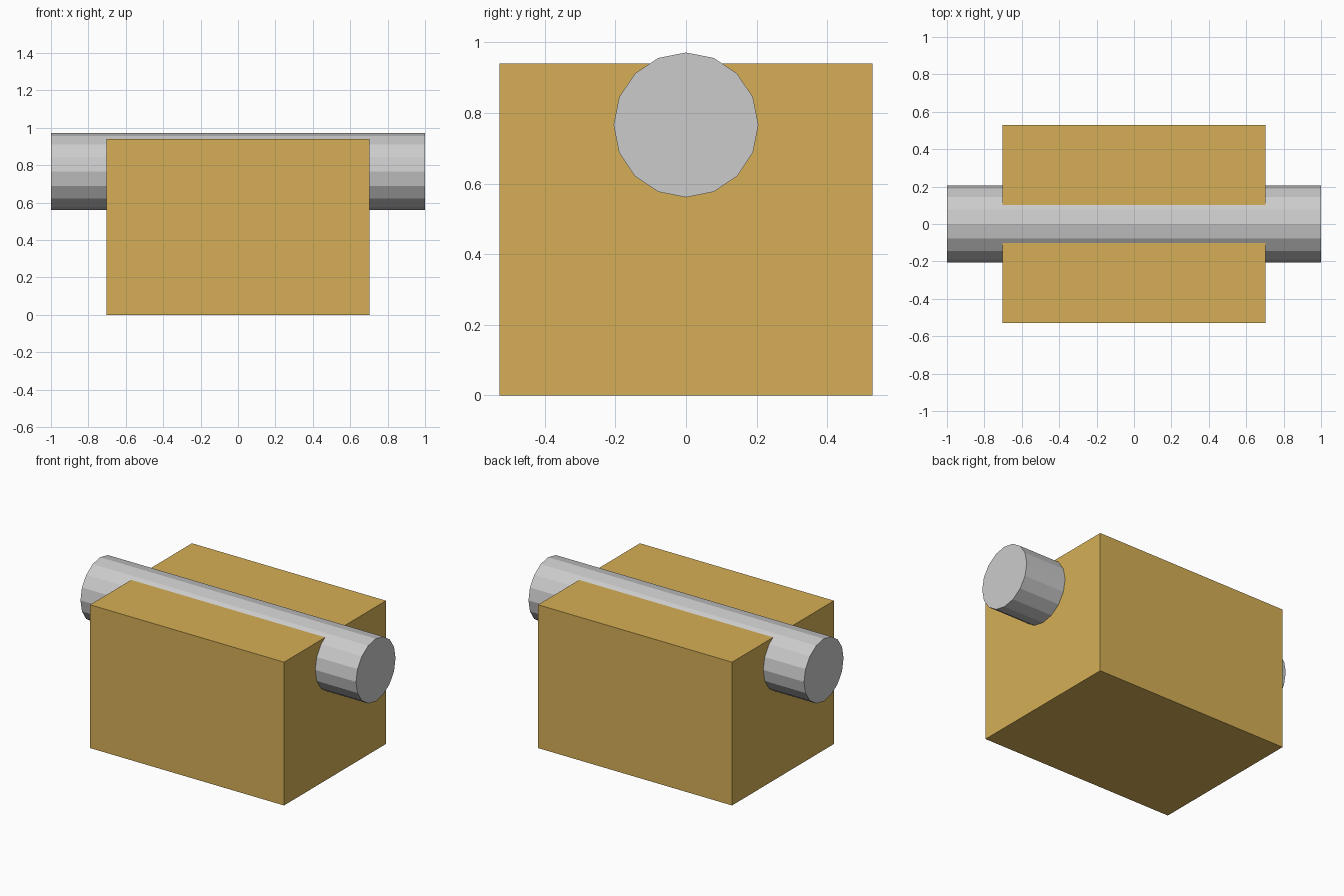
import bpy
from math import pi

if "Cube" in bpy.data.objects:
    bpy.data.objects.remove(bpy.data.objects["Cube"])

# Block: solid rectangular body standing on the floor
bpy.ops.mesh.primitive_cube_add(size=1, location=(0, 0, 0.47))
block = bpy.context.object
block.name = "block"
block.scale = (1.408, 1.056, 0.94)
bpy.ops.object.transform_apply(location=False, rotation=False, scale=True)
gold = bpy.data.materials.new("gold_paint")
gold.diffuse_color = (0.67, 0.43, 0.093, 1)
gold.use_nodes = True
gold.node_tree.nodes["Principled BSDF"].inputs["Base Color"].default_value = gold.diffuse_color
block.data.materials.append(gold)

# Rod: 16-sided bar running through the top of the block, a corner pointing up
bpy.ops.mesh.primitive_cylinder_add(vertices=16, radius=0.205, depth=2,
                                    location=(0, 0, 0.766), rotation=(0, pi / 2, 0))
bpy.context.object.name = "rod"
